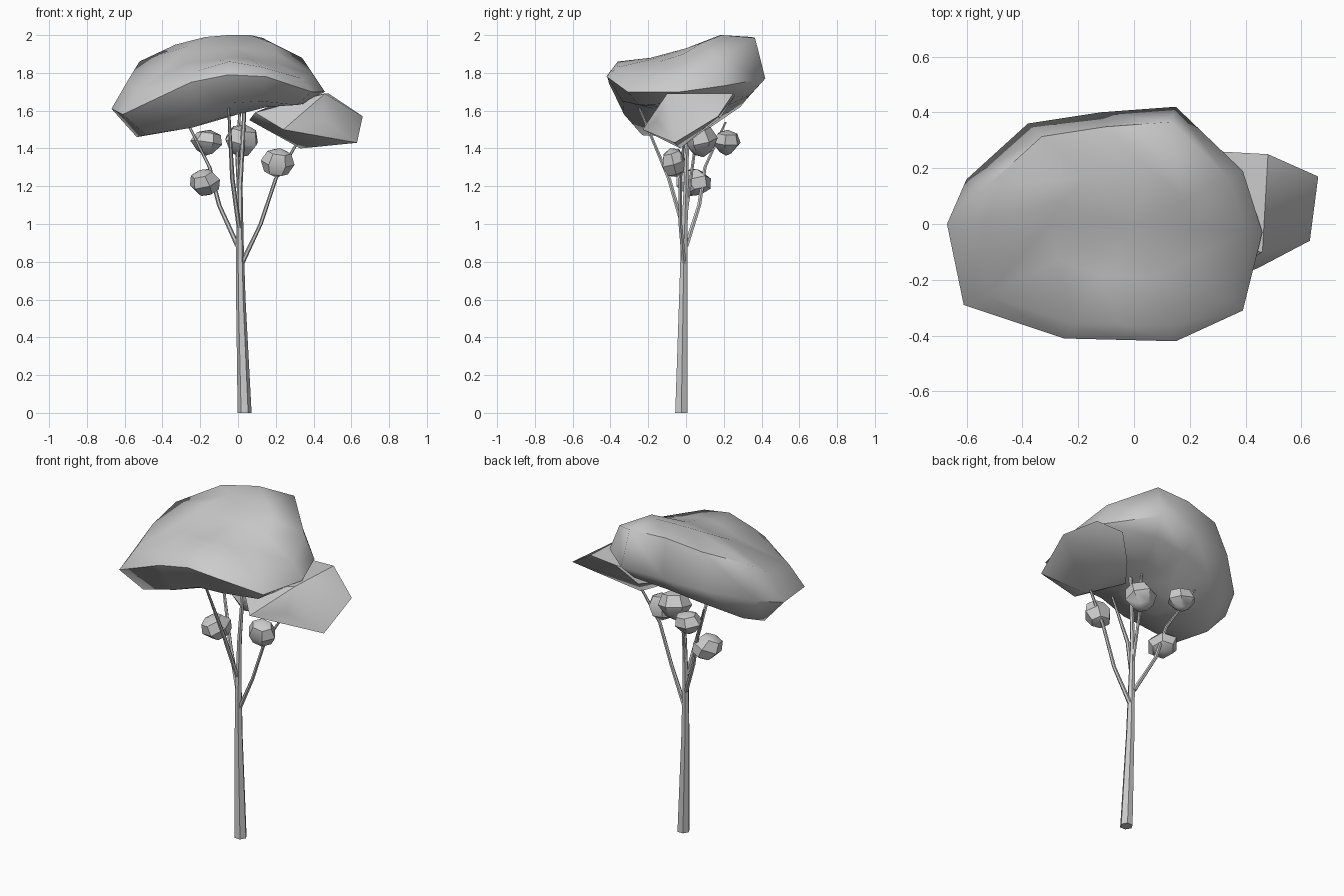
import bpy, bmesh, math
from mathutils import Vector, Euler

cube = bpy.data.objects.get("Cube")
if cube:
    bpy.data.objects.remove(cube, do_unlink=True)

grey = bpy.data.materials.new("plain grey")
grey.use_nodes = True
grey.diffuse_color = (0.6, 0.6, 0.6, 1)
grey.node_tree.nodes["Principled BSDF"].inputs["Base Color"].default_value = (0.6, 0.6, 0.6, 1)


def finish(name, bm, angle):
    """Turn a bmesh into a smooth shaded object with sharp edges above an angle."""
    bmesh.ops.recalc_face_normals(bm, faces=bm.faces)
    mesh = bpy.data.meshes.new(name)
    bm.to_mesh(mesh)
    bm.free()
    mesh.materials.append(grey)
    obj = bpy.data.objects.new(name, mesh)
    bpy.context.collection.objects.link(obj)
    bpy.ops.object.select_all(action='DESELECT')
    obj.select_set(True)
    bpy.context.view_layer.objects.active = obj
    bpy.ops.object.shade_smooth_by_angle(angle=math.radians(angle))
    return obj


def bridge(bm, a, b):
    """Join two closed rings of vertices with quads."""
    for i in range(len(a)):
        j = (i + 1) % len(a)
        bm.faces.new((a[i], a[j], b[j], b[i]))


def tube(name, path, sides=6):
    """Tapered limb through points (x, y, z, radius) with level rings."""
    bm = bmesh.new()
    rings = []
    for x, y, z, r in path:
        ring = []
        for i in range(sides):
            t = math.tau * i / sides
            ring.append(bm.verts.new((x + r * math.cos(t), y + r * math.sin(t), z)))
        rings.append(ring)
    for a, b in zip(rings, rings[1:]):
        bridge(bm, a, b)
    bm.faces.new(rings[0])
    bm.faces.new(rings[-1])
    finish(name, bm, 50)


# Trunk and the thin limbs that carry the foliage
tube("trunk", [(.035, -.025, 0, .037), (.015, -.015, .6, .025),
               (.01, -.01, .9, .02), (.01, 0, 1.2, .014), (.035, .01, 1.62, .01)])
tube("front_branch", [(.005, -.015, .98, .012), (-.03, -.09, 1.24, .012), (-.05, -.25, 1.62, .007)])
tube("rear_branch", [(.01, 0, 1.05, .01), (-.005, .04, 1.35, .009), (.01, .08, 1.62, .007)])
tube("right_branch", [(0, 0, .88, .014), (-.1, .07, 1.1, .012),
                      (-.15, .1, 1.3, .01), (-.27, .21, 1.54, .007)])
tube("left_branch", [(.02, -.01, .79, .014), (.12, -.03, 1.0, .011),
                     (.2, -.03, 1.24, .01), (.32, -.01, 1.44, .008)])

# Main crown: one plan outline, scaled into rings with their own heights
outline = [(-.67, 0), (-.6, .16), (-.38, .36), (-.12, .4), (.15, .42), (.39, .19),
           (.46, -.03), (.39, -.31), (.15, -.42), (-.05, -.415), (-.25, -.41), (-.61, -.29)]
layers = [
    (.4, [1.51, 1.52, 1.57, 1.6, 1.62, 1.63, 1.63, 1.62, 1.61, 1.6, 1.56, 1.51]),
    (.8, [1.46, 1.51, 1.62, 1.66, 1.68, 1.66, 1.64, 1.63, 1.65, 1.64, 1.58, 1.47]),
    (1, [1.61, 1.66, 1.74, 1.76, 1.77, 1.73, 1.7, 1.7, 1.78, 1.79, 1.75, 1.58]),
    (.87, [1.76, 1.86, 1.95, 1.99, 1.985, 1.88, 1.79, 1.77, 1.83, 1.86, 1.81, 1.71]),
    (.45, [1.9, 1.94, 1.99, 2, 2, 1.96, 1.9, 1.86, 1.87, 1.88, 1.87, 1.85]),
]
bm = bmesh.new()
rings = [[bm.verts.new((x * s, y * s, z)) for (x, y), z in zip(outline, heights)]
         for s, heights in layers]
for a, b in zip(rings, rings[1:]):
    bridge(bm, a, b)
for ring, z in ((rings[0], 1.58), (rings[-1], 1.93)):
    tip = bm.verts.new((0, 0, z))
    for i, v in enumerate(ring):
        bm.faces.new((v, ring[(i + 1) % len(ring)], tip))
finish("main_crown", bm, 60)

# Side crown: a faceted slab hulled from its corners
corners = [(.06, 0, 1.55), (.09, -.08, 1.59), (.3, .26, 1.68), (.48, .25, 1.69),
           (.46, -.1, 1.69), (.66, .17, 1.57), (.63, -.06, 1.43), (.33, -.03, 1.4),
           (.44, -.16, 1.55), (.24, -.23, 1.5), (.2, .18, 1.56)]
bm = bmesh.new()
for c in corners:
    bm.verts.new(c)
bmesh.ops.convex_hull(bm, input=bm.verts)
finish("side_crown", bm, 35)


def tuft(name, centre, size, turn, taper):
    """Small low-poly leaf clump, narrowed towards the bottom by the taper."""
    bm = bmesh.new()
    bmesh.ops.create_uvsphere(bm, u_segments=6, v_segments=4, radius=1)
    spin = Euler(turn).to_matrix()
    for v in bm.verts:
        p = spin @ v.co
        k = 1 + taper * min(p.z, 0)
        v.co = Vector(centre) + Vector((p.x * size[0] * k, p.y * size[1] * k, p.z * size[2]))
    finish(name, bm, 40)


# Small leaf clumps along the limbs
tuft("low_right_tuft", (-.175, .04, 1.22), (.085, .1, .075), (.3, -.4, .2), 0)
tuft("high_right_tuft", (-.165, .215, 1.43), (.09, .08, .07), (0, .2, .4), .5)
tuft("middle_tuft", (.02, .08, 1.44), (.1, .09, .09), (.2, .2, 0), .3)
tuft("left_tuft", (.21, -.065, 1.325), (.09, .07, .08), (.3, 0, .5), 0)
